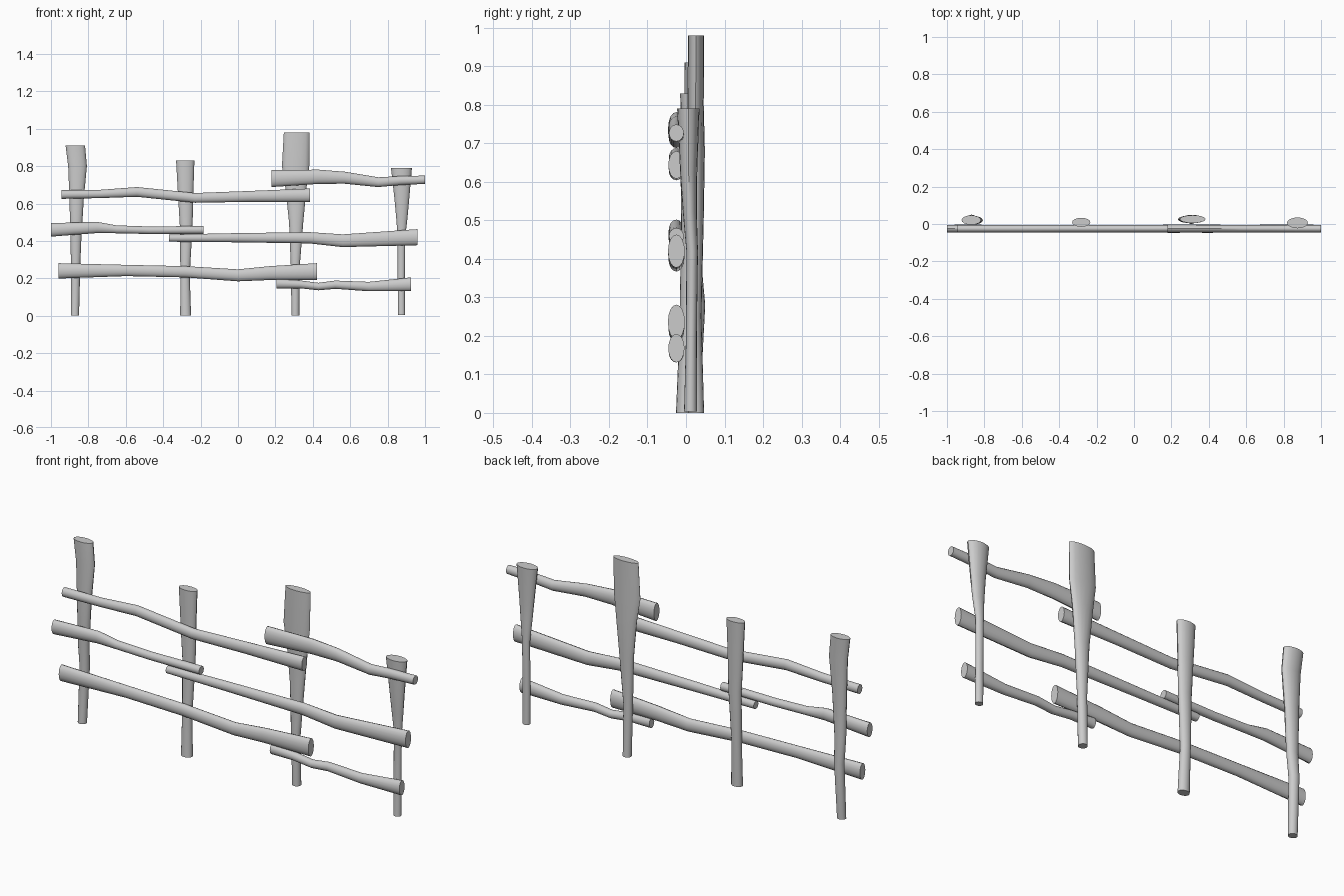
import bpy, bmesh
from math import cos, sin, tau

SIDES = 16

def pole(name, rings):
    """Skin a list of elliptical rings; each ring is a list of points."""
    bm = bmesh.new()
    loops = [[bm.verts.new(p) for p in ring] for ring in rings]
    for a, b in zip(loops, loops[1:]):
        for i in range(SIDES):
            j = (i + 1) % SIDES
            bm.faces.new((a[i], a[j], b[j], b[i]))
    bm.faces.new(loops[0][::-1])
    bm.faces.new(loops[-1])
    bmesh.ops.recalc_face_normals(bm, faces=bm.faces)
    mesh = bpy.data.meshes.new(name)
    bm.to_mesh(mesh)
    bm.free()
    ob = bpy.data.objects.new(name, mesh)
    bpy.context.collection.objects.link(ob)
    bpy.context.view_layer.objects.active = ob
    ob.select_set(True)
    bpy.ops.object.shade_smooth_by_angle(angle=0.6)
    ob.select_set(False)

ANGLES = [tau * i / SIDES for i in range(SIDES)]

def post(name, sections):
    # section: z, x centre, x radius, y centre, y radius
    pole(name, [[(x + rx * cos(a), y + ry * sin(a), z) for a in ANGLES]
                for z, x, rx, y, ry in sections])

def rail(name, sections):
    # section: x, z centre, z radius
    pole(name, [[(x, -0.025 + (0.019 + 0.12 * (r - 0.02)) * cos(a), z + r * sin(a))
                 for a in ANGLES] for x, z, r in sections])

# Upright posts, thicker towards the top
post("post_far_left", [(0, -.872, .022, .015, .020), (.28, -.868, .025, .028, .022),
     (.40, -.867, .029, .018, .021), (.62, -.863, .038, .018, .022),
     (.80, -.858, .050, .020, .023), (.91, -.870, .052, .021, .025)])
post("post_mid_left", [(0, -.280, .029, -.004, .022), (.22, -.283, .025, .004, .021),
     (.48, -.277, .034, .008, .021), (.65, -.280, .041, .008, .022),
     (.83, -.282, .049, .009, .024)])
post("post_mid_right", [(0, .307, .021, .026, .021), (.25, .306, .023, .020, .020),
     (.50, .311, .038, .025, .021), (.68, .310, .056, .027, .022),
     (.80, .308, .073, .025, .021), (.98, .314, .069, .026, .021)])
post("post_far_right", [(.004, .874, .019, .012, .017), (.20, .873, .019, .014, .014),
     (.42, .874, .020, .016, .015), (.52, .876, .030, .010, .018),
     (.62, .876, .039, .007, .022), (.79, .874, .056, .006, .029)])

# Crooked horizontal rails on the front of the posts
rail("rail_top_left", [(-.945, .648, .023), (-.74, .651, .022), (-.54, .662, .026),
     (-.23, .630, .026), (.06, .638, .029), (.385, .644, .036)])
rail("rail_top_right", [(.18, .733, .045), (.43, .743, .038), (.57, .738, .032),
     (.75, .714, .026), (.87, .723, .024), (1.0, .727, .022)])
rail("rail_middle_left", [(-1.0, .459, .036), (-.755, .472, .030), (-.65, .462, .021),
     (-.47, .457, .020), (-.185, .459, .021)])
rail("rail_middle_right", [(-.37, .415, .019), (-.04, .417, .024), (.38, .417, .030),
     (.56, .401, .034), (.96, .420, .043)])
rail("rail_bottom_left", [(-.96, .240, .041), (-.60, .242, .030), (-.28, .235, .030),
     (0, .216, .032), (.17, .228, .037), (.422, .236, .045)])
rail("rail_bottom_right", [(.207, .172, .026), (.33, .168, .021), (.43, .156, .020),
     (.52, .166, .022), (.70, .156, .025), (.925, .168, .037)])
